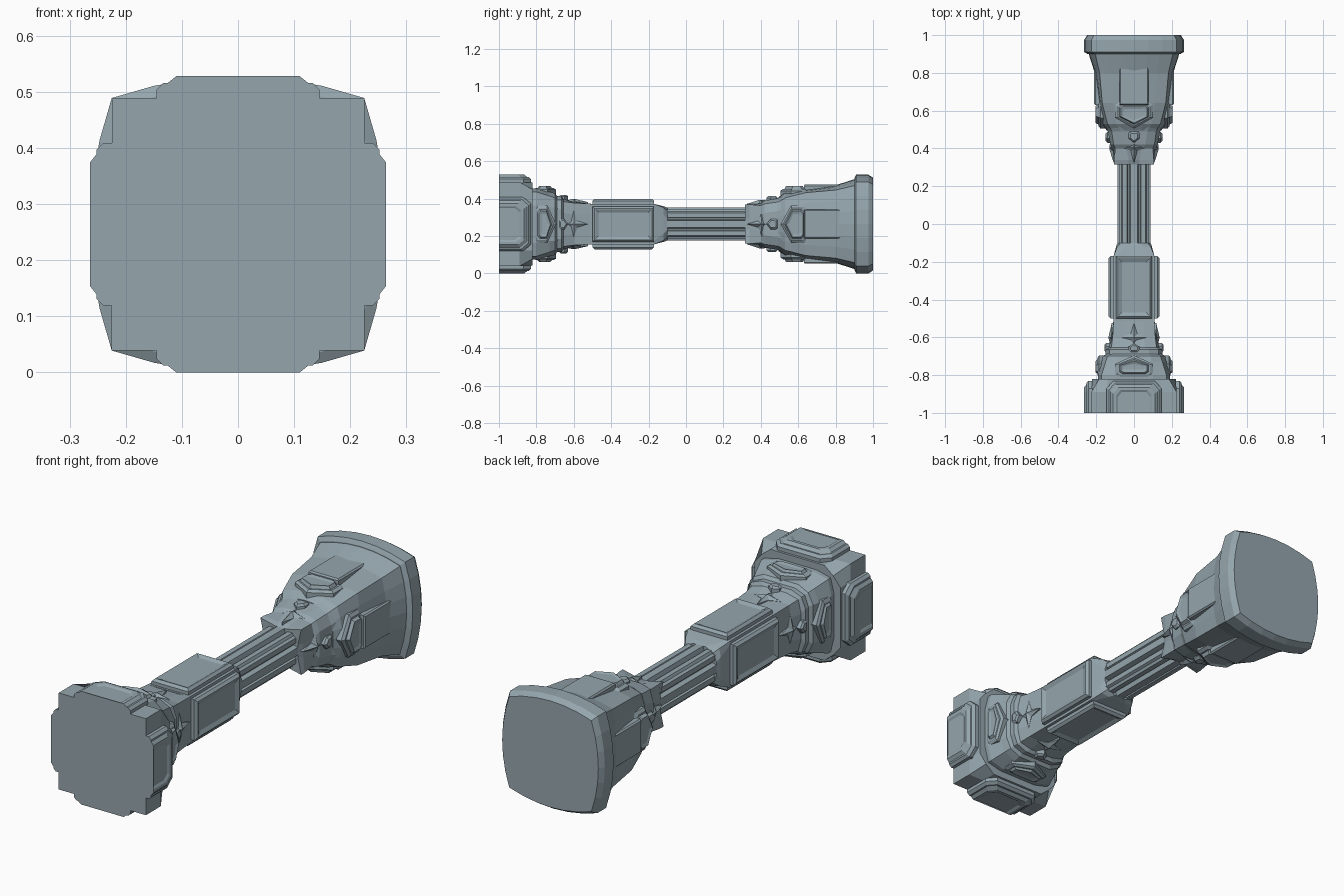
import bpy, bmesh
from math import pi
from mathutils import Matrix, Vector

AXIS_Z = 0.264

if "Cube" in bpy.data.objects:
    bpy.data.objects.remove(bpy.data.objects["Cube"], do_unlink=True)

stone = bpy.data.materials.new("grey_blue_stone")
stone.use_nodes = True
colour = (0.30, 0.38, 0.42, 1)
stone.diffuse_color = colour
stone.node_tree.nodes["Principled BSDF"].inputs["Base Color"].default_value = colour


def finish(name, bm):
    bmesh.ops.recalc_face_normals(bm, faces=bm.faces)
    mesh = bpy.data.meshes.new(name)
    bm.to_mesh(mesh)
    bm.free()
    mesh.materials.append(stone)
    obj = bpy.data.objects.new(name, mesh)
    obj.location.z = AXIS_Z
    bpy.context.collection.objects.link(obj)
    return obj


def bridge(bm, rings):
    """Skin a list of equal point rings and cap both ends."""
    loops = [[bm.verts.new(p) for p in ring] for ring in rings]
    n = len(loops[0])
    for a, b in zip(loops, loops[1:]):
        for i in range(n):
            j = (i + 1) % n
            bm.faces.new((a[i], a[j], b[j], b[i]))
    bm.faces.new(loops[0])
    bm.faces.new(loops[-1])


def four_sided(side, y):
    """Repeat one side's (across, out) points around the long axis."""
    return [Matrix.Rotation(k * pi / 2, 3, 'Y') @ Vector((u, y, out))
            for k in range(4) for u, out in side]


def cut_square(m, k, c):
    """Flat middle of half width k at distance m, corner at c."""
    return [(-c, c), (-k, m), (k, m)]


def bowed_square(m, c, n=6):
    """Square with outward curved sides."""
    ts = [2 * i / n - 1 for i in range(n)]
    return [(c * t, m - (m - c) * t * t) for t in ts]


def loft(name, section, stations):
    bm = bmesh.new()
    bridge(bm, [four_sided(section(*s[1:]), s[0]) for s in stations])
    return finish(name, bm)


def plates(name, outline, steps, anchor=None):
    """Stepped plate on all four sides; steps are (inset, distance from axis)."""
    ys = [y for _, y in outline]
    half_u = max(u for u, _ in outline)
    half_y = (max(ys) - min(ys)) / 2
    mid = (max(ys) + min(ys)) / 2
    if anchor is not None:
        mid, half_y = anchor, 2 * half_y
    bm = bmesh.new()
    for k in range(4):
        turn = Matrix.Rotation(k * pi / 2, 3, 'Y')
        bridge(bm, [[turn @ Vector((u * (1 - d / half_u),
                                    mid + (y - mid) * (1 - d / half_y), out))
                     for u, y in outline] for d, out in steps])
    return finish(name, bm)


def rect(u, y0, y1):
    return [(-u, y0), (u, y0), (u, y1), (-u, y1)]


def shield(u, flat, tip):
    """Outline with a straight end and a blunt pointed end."""
    side = flat + (tip - flat) * 0.62
    cut = flat + (tip - flat) * 0.15
    return [(-u * .8, flat), (u * .8, flat), (u, cut), (u, side), (0, tip), (-u, side), (-u, cut)]


def star(name, y, long, wide, base, peak):
    """Four pointed faceted star on each side."""
    outline = []
    for a, b in ((1, 0), (.25, .25), (0, 1), (-.25, .25),
                 (-1, 0), (-.25, -.25), (0, -1), (.25, -.25)):
        outline.append((a * wide, y + b * long))
    return plates(name, outline, [(0, base - .03), (0, base), (wide * .98, peak)])


# Square foot with its corners cut back towards the neck
loft("foot_block", cut_square, [
    (-1, .225, .14, .225), (-.89, .225, .14, .225), (-.82, .222, .14, .185)])
plates("foot_panels",
       [(-.145, -1), (.145, -1), (.145, -.87), (.11, -.83), (-.11, -.83), (-.145, -.87)],
       [(0, .20), (0, .24), (.012, .252), (.02, .252), (.035, .264), (.05, .264), (.06, .258)],
       anchor=-1)

# Collar above the foot, with shields pointing to the middle
loft("foot_collar", cut_square, [
    (-.83, .19, .10, .172), (-.80, .19, .10, .172), (-.73, .172, .09, .15),
    (-.70, .165, .09, .14), (-.685, .145, .08, .125)])
plates("foot_shields", shield(.10, -.815, -.695),
       [(0, .15), (0, .185), (.014, .193), (.022, .193), (.03, .203), (.045, .198)])

# Lower neck leading into the grip block
loft("lower_neck", cut_square, [
    (-.70, .15, .08, .13), (-.665, .15, .08, .13), (-.655, .135, .06, .12),
    (-.60, .118, .05, .113), (-.50, .105, .05, .108)])
star("lower_stars", -.60, .075, .07, .118, .134)
plates("lower_studs", shield(.028, -.68, -.63), [(0, .12), (0, .148), (.01, .156)])

# Grip block with framed panels
loft("grip_block", cut_square, [
    (-.51, .108, .09, .108), (-.17, .108, .09, .108),
    (-.12, .095, .05, .088), (-.10, .088, .03, .07)])
plates("grip_panels", rect(.095, -.50, -.17),
       [(0, .10), (0, .124), (.011, .135), (.016, .135), (.032, .127)])

# Ribbed shaft
rib_side = [(-.066, .066), (-.060, .078), (-.036, .078), (-.032, .066),
            (-.024, .066), (-.018, .088), (.018, .088), (.024, .066),
            (.032, .066), (.036, .078), (.060, .078)]
bm = bmesh.new()
bridge(bm, [four_sided(rib_side, y) for y in (-.13, .35)])
finish("ribbed_shaft", bm)

# Upper neck with sharp cornered collar
loft("upper_neck", cut_square, [
    (.315, .088, .03, .105), (.34, .098, .03, .105), (.40, .112, .04, .10),
    (.42, .125, .06, .108), (.49, .138, .07, .118), (.52, .15, .08, .13)])
star("upper_stars", .405, .08, .07, .108, .130)
plates("upper_studs", shield(.028, .49, .43), [(0, .10), (0, .140), (.01, .150)])

# Flared head
loft("head_body", bowed_square, [
    (.495, .145, .118), (.53, .168, .14), (.64, .186, .168),
    (.80, .208, .182), (.91, .243, .208)])
plates("head_ribs", rect(.078, .63, .84), [(0, .15), (0, .205), (.006, .212)])
plates("head_shields", shield(.10, .655, .505),
       [(0, .13), (0, .178), (.014, .188), (.022, .188), (.03, .203), (.045, .198)])

# End cap with bevelled rims
loft("head_cap", bowed_square, [
    (.90, .245, .21), (.91, .264, .225), (.975, .264, .225), (1, .248, .212)])
